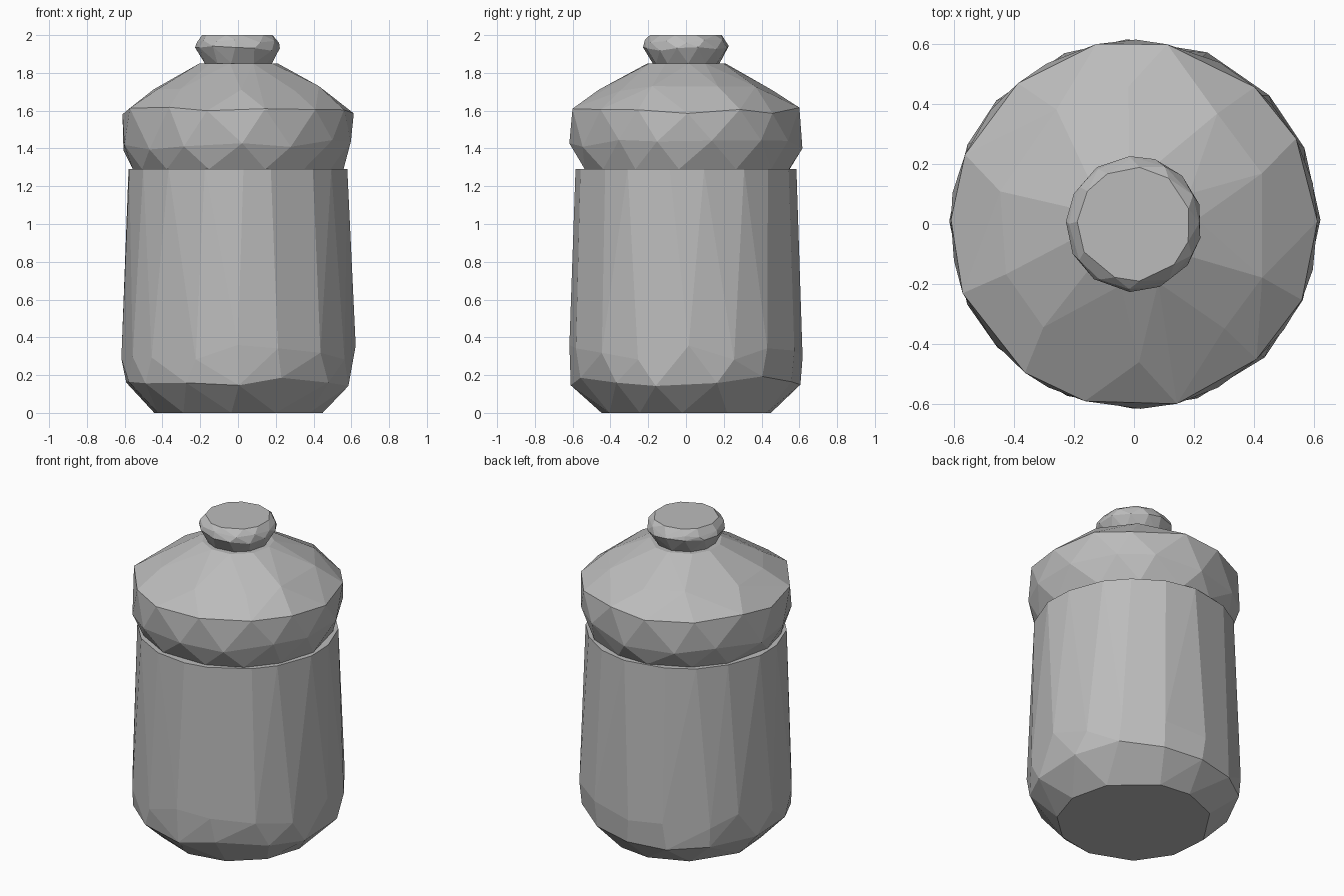
import bpy, bmesh, math, random

cube = bpy.data.objects.get("Cube")
if cube:
    bpy.data.objects.remove(cube, do_unlink=True)

random.seed(4)

stone = bpy.data.materials.new("plain grey")
stone.use_nodes = True
GREY = (0.5, 0.5, 0.5, 1)
stone.diffuse_color = GREY
stone.node_tree.nodes["Principled BSDF"].inputs["Base Color"].default_value = GREY


def faceted_part(name, rings):
    """Hull around uneven rings: (radius, height, sides, height wobble)."""
    bm = bmesh.new()
    for i, (radius, height, sides, wobble) in enumerate(rings):
        step = math.tau / sides
        for k in range(sides):
            a = (k + 0.5 * (i % 2) + random.uniform(-0.15, 0.15)) * step
            r = radius * random.uniform(0.995, 1.01)
            z = height + random.uniform(-wobble, wobble)
            bm.verts.new((r * math.cos(a), r * math.sin(a), z))
    hull = bmesh.ops.convex_hull(bm, input=bm.verts)
    loose = set(hull["geom_interior"] + hull["geom_unused"])
    bmesh.ops.delete(bm, geom=[v for v in loose if isinstance(v, bmesh.types.BMVert)],
                     context="VERTS")
    # Merge nearly coplanar triangles into broad hewn facets
    bmesh.ops.dissolve_limit(bm, angle_limit=math.radians(3),
                             verts=bm.verts, edges=bm.edges)
    bmesh.ops.recalc_face_normals(bm, faces=bm.faces)
    mesh = bpy.data.meshes.new(name)
    bm.to_mesh(mesh)
    bm.free()
    mesh.materials.append(stone)
    obj = bpy.data.objects.new(name, mesh)
    bpy.context.collection.objects.link(obj)
    return obj


# Tapered jar with a chamfered foot
faceted_part("jar_body", [
    (0.45, 0.0, 11, 0),
    (0.605, 0.17, 14, 0.03),
    (0.618, 0.32, 16, 0.04),
    (0.58, 1.29, 18, 0),
])

# Domed lid with a thick band
faceted_part("lid", [
    (0.555, 1.29, 14, 0),
    (0.612, 1.42, 14, 0.03),
    (0.612, 1.60, 14, 0.02),
    (0.46, 1.715, 10, 0.015),
    (0.21, 1.85, 11, 0),
])

# Flattened round knob
faceted_part("lid_knob", [
    (0.18, 1.85, 11, 0),
    (0.226, 1.93, 13, 0.015),
    (0.218, 1.965, 12, 0.01),
    (0.19, 2.0, 11, 0),
])
